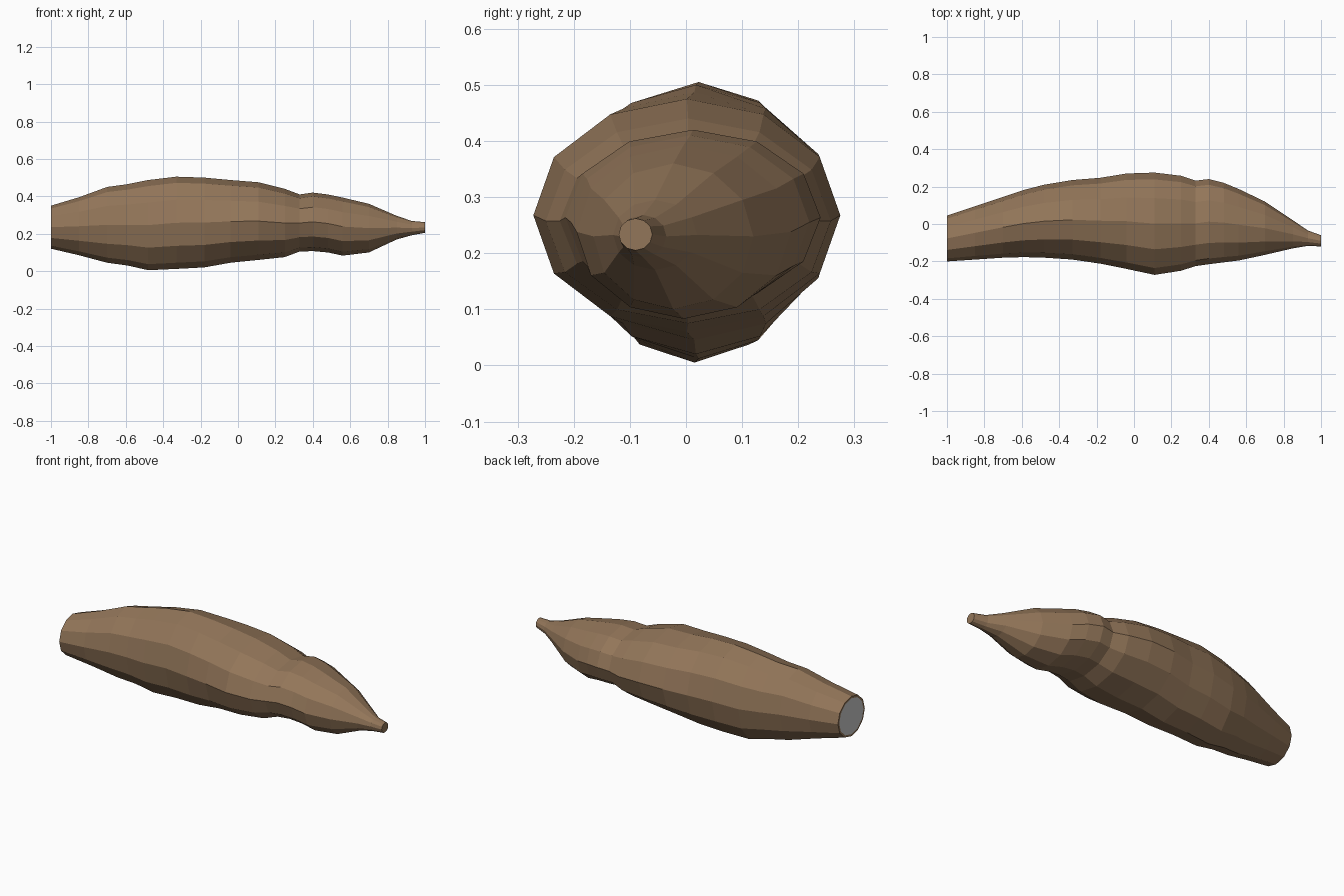
import bpy, bmesh, math

if "Cube" in bpy.data.objects:
    bpy.data.objects.remove(bpy.data.objects["Cube"])

SIDES = 12
# Body stations: x, y min, y max, z min, z max
STATIONS = [
    (-1.00, -.200, .045, .120, .350), (-.85, -.190, .095, .085, .395),
    (-.70, -.180, .145, .045, .450), (-.59, -.177, .182, .030, .465),
    (-.48, -.180, .210, .005, .487), (-.33, -.190, .235, .012, .505),
    (-.18, -.212, .247, .020, .500), (-.04, -.240, .270, .045, .487),
    (.11, -.272, .275, .060, .475), (.25, -.250, .258, .075, .440),
    (.33, -.225, .232, .105, .410), (.40, -.215, .240, .107, .420),
    (.48, -.205, .220, .100, .410), (.56, -.195, .187, .083, .393),
    (.70, -.165, .120, .100, .360), (.85, -.130, .020, .170, .295),
    (.93, -.117, -.035, .192, .268), (1.00, -.120, -.060, .205, .262),
]


def ring(bm, station, scale=1.0):
    x, y0, y1, z0, z1 = station
    cy, cz, ry, rz = (y0 + y1) / 2, (z0 + z1) / 2, (y1 - y0) / 2, (z1 - z0) / 2
    return [bm.verts.new((x, cy + scale * ry * math.cos(2 * math.pi * i / SIDES),
                          cz + scale * rz * math.sin(2 * math.pi * i / SIDES)))
            for i in range(SIDES)]


def bridge(bm, a, b):
    for i in range(SIDES):
        j = (i + 1) % SIDES
        bm.faces.new((a[i], a[j], b[j], b[i]))


def finish(bm, name, mat=None):
    me = bpy.data.meshes.new(name)
    bm.to_mesh(me)
    bm.free()
    ob = bpy.data.objects.new(name, me)
    bpy.context.collection.objects.link(ob)
    if mat:
        me.materials.append(mat)


brown = bpy.data.materials.new("brown")
brown.diffuse_color = (0.29, 0.18, 0.10, 1)
brown.use_nodes = True
brown.node_tree.nodes["Principled BSDF"].inputs["Base Color"].default_value = brown.diffuse_color

# Lumpy tapered body with a narrow rim at the blunt end and a closed tip
bm = bmesh.new()
rings = [ring(bm, STATIONS[0], 0.9)] + [ring(bm, s) for s in STATIONS]
for a, b in zip(rings, rings[1:]):
    bridge(bm, b, a)
bm.faces.new(rings[-1])
bmesh.ops.recalc_face_normals(bm, faces=bm.faces)
for f in bm.faces:
    if f.normal.x < -0.99:
        continue
finish(bm, "tapered_body", brown)

# Grey disc closing the blunt end
bm = bmesh.new()
bm.faces.new(reversed(ring(bm, STATIONS[0], 0.9)))
finish(bm, "end_disc")
